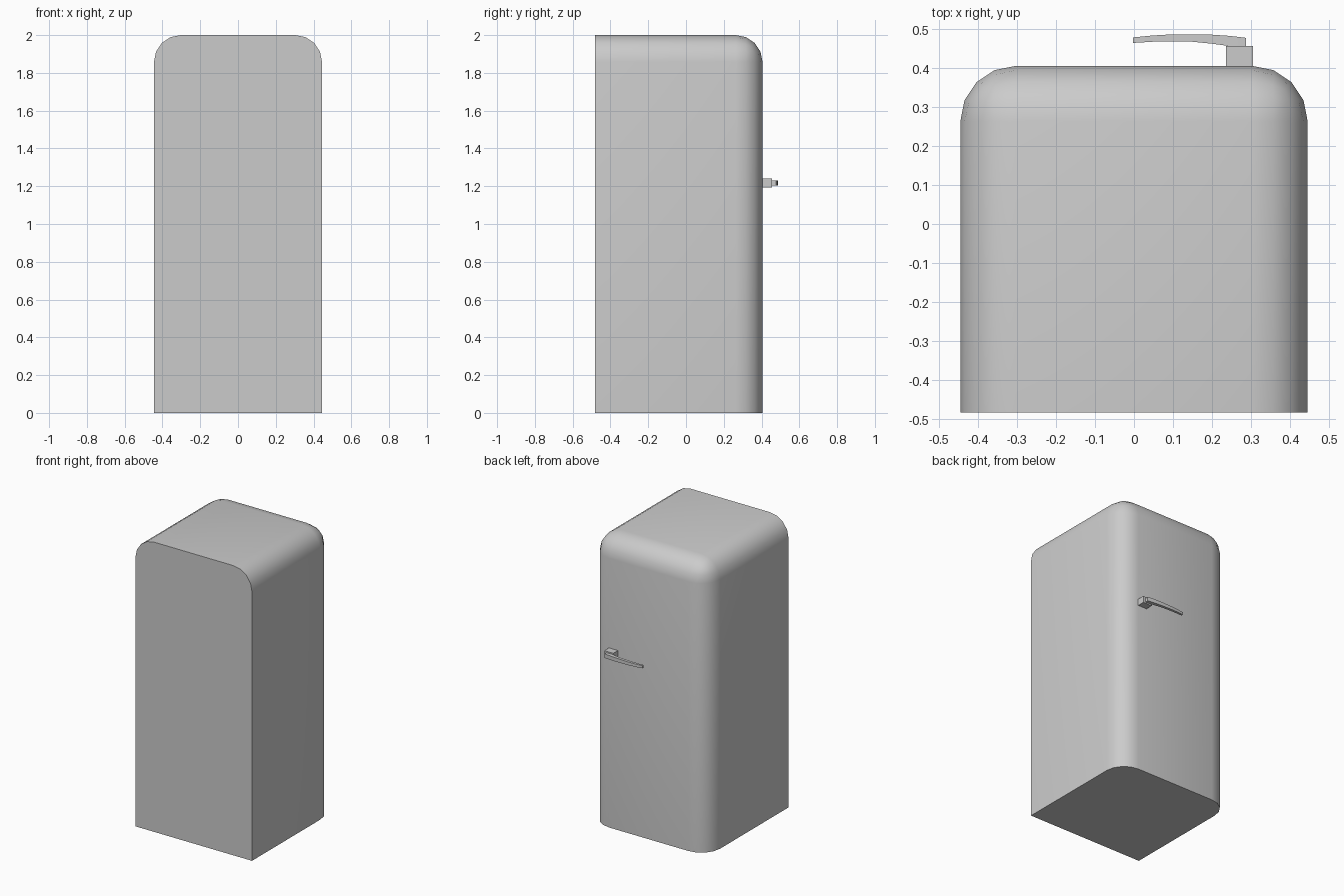
import bpy, bmesh, math
from mathutils import Vector

if "Cube" in bpy.data.objects:
    bpy.data.objects.remove(bpy.data.objects["Cube"])


def finish(bm, name, angle=30):
    bmesh.ops.recalc_face_normals(bm, faces=bm.faces)
    mesh = bpy.data.meshes.new(name)
    bm.to_mesh(mesh)
    bm.free()
    obj = bpy.data.objects.new(name, mesh)
    bpy.context.collection.objects.link(obj)
    bpy.ops.object.select_all(action='DESELECT')
    obj.select_set(True)
    bpy.context.view_layer.objects.active = obj
    bpy.ops.object.shade_smooth_by_angle(angle=math.radians(angle))
    return obj


def box(lo, hi):
    bm = bmesh.new()
    bmesh.ops.create_cube(bm, size=1)
    lo, hi = Vector(lo), Vector(hi)
    for v in bm.verts:
        v.co = Vector((lo[i] + (v.co[i] + 0.5) * (hi[i] - lo[i]) for i in range(3)))
    return bm


# Cabinet: flat back and base, rounded door edges and top edges
BACK, DOOR, HALF, TOP = -0.483, 0.405, 0.445, 2.0
bm = box((-HALF, BACK, 0), (HALF, DOOR, TOP))
rounded = []
for e in bm.edges:
    mid = (e.verts[0].co + e.verts[1].co) / 2
    on_door, on_top = mid.y > DOOR - 0.01, mid.z > TOP - 0.01
    on_side = abs(mid.x) > HALF - 0.01
    if on_door + on_top + on_side == 2 and mid.z > 0.01 and mid.y > BACK + 0.01:
        rounded.append(e)
bmesh.ops.bevel(bm, geom=rounded, offset=0.142, offset_type='OFFSET',
                segments=4, profile=0.5, affect='EDGES')
finish(bm, "cabinet")

# Handle mount block
HZ = 1.217
finish(box((0.236, DOOR - 0.01, HZ - 0.023), (0.305, 0.456, HZ + 0.023)), "handle_mount")

# Curved handle lever: x, inner y, outer y, half height
stations = [(-0.002, 0.464, 0.478, 0.009), (0.048, 0.467, 0.483, 0.010),
            (0.098, 0.468, 0.486, 0.011), (0.15, 0.467, 0.486, 0.012),
            (0.2, 0.462, 0.485, 0.013), (0.245, 0.456, 0.482, 0.014),
            (0.287, 0.449, 0.477, 0.014)]
bm = bmesh.new()
rings = [[bm.verts.new((x, y, HZ + s * h)) for y, s in
          ((a, -1), (b, -1), (b, 1), (a, 1))] for x, a, b, h in stations]
for r, q in zip(rings, rings[1:]):
    for i in range(4):
        j = (i + 1) % 4
        bm.faces.new((r[i], r[j], q[j], q[i]))
bm.faces.new(rings[0])
bm.faces.new(rings[-1])
finish(bm, "handle_lever")
